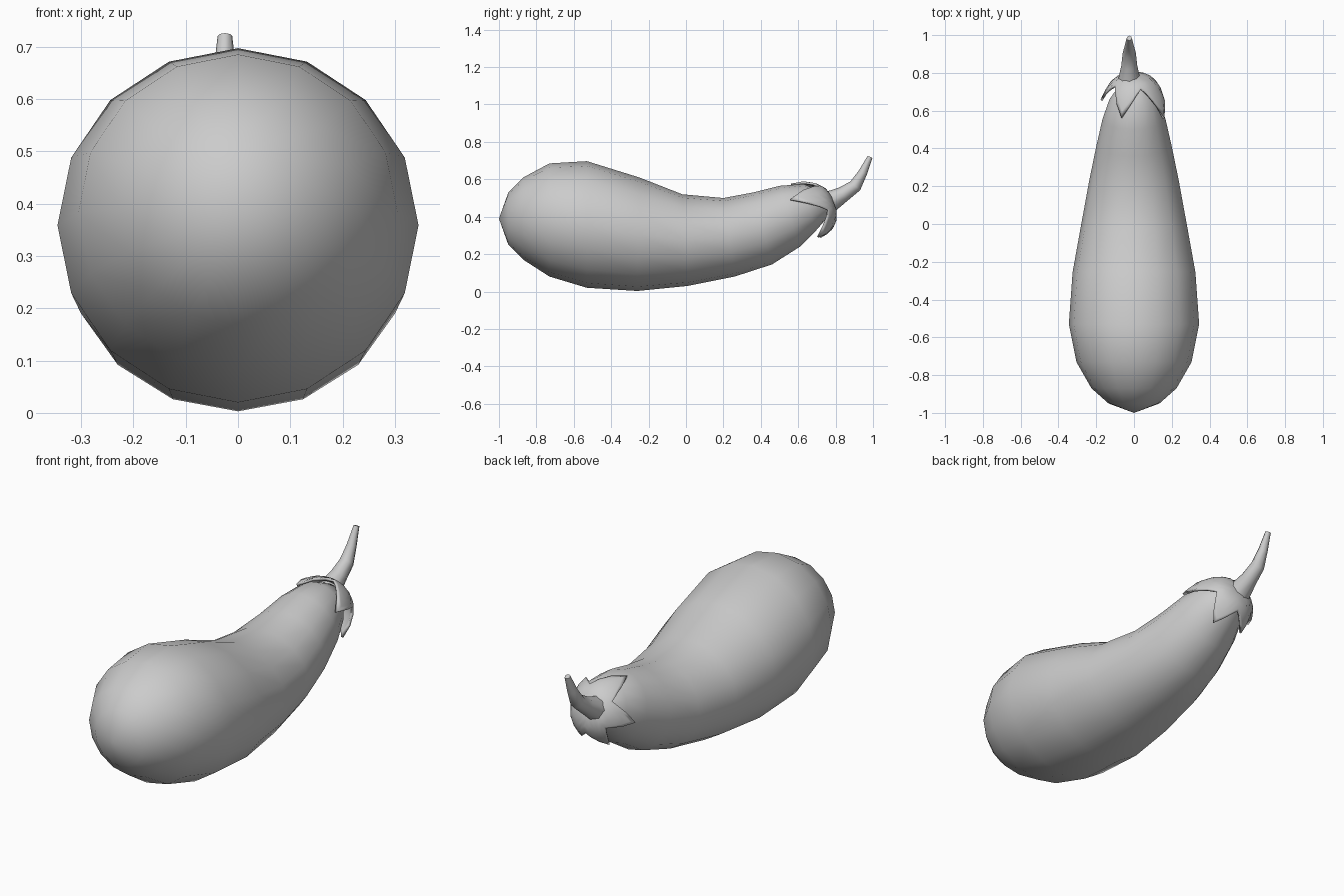
import bpy, bmesh, math
from mathutils import Vector

cube = bpy.data.objects.get("Cube")
if cube:
    bpy.data.objects.remove(cube, do_unlink=True)

grey = bpy.data.materials.new("plain grey")
grey.use_nodes = True
COLOR = (0.6, 0.6, 0.6, 1)
grey.diffuse_color = COLOR
grey.node_tree.nodes["Principled BSDF"].inputs["Base Color"].default_value = COLOR


def loft(name, rings, closed_ends, smooth_angle):
    """Skin equal-length rings of points; a cap is a pole point or True for an n-gon."""
    bm = bmesh.new()
    loops = [[bm.verts.new(p) for p in ring] for ring in rings]
    n = len(loops[0])
    for a, b in zip(loops, loops[1:]):
        for i in range(n):
            j = (i + 1) % n
            bm.faces.new((a[i], a[j], b[j], b[i]))
    for loop, cap in zip((loops[0], loops[-1]), closed_ends):
        if isinstance(cap, Vector):
            pole = bm.verts.new(cap)
            for i in range(n):
                bm.faces.new((loop[i], loop[(i + 1) % n], pole))
        elif cap:
            bm.faces.new(loop)
    bmesh.ops.recalc_face_normals(bm, faces=bm.faces[:])
    mesh = bpy.data.meshes.new(name)
    bm.to_mesh(mesh)
    bm.free()
    mesh.materials.append(grey)
    obj = bpy.data.objects.new(name, mesh)
    bpy.context.collection.objects.link(obj)
    bpy.ops.object.select_all(action='DESELECT')
    obj.select_set(True)
    bpy.context.view_layer.objects.active = obj
    bpy.ops.object.shade_smooth_by_angle(angle=math.radians(smooth_angle))
    return obj


def oval(center, up, side, n):
    turn = [2 * math.pi * i / n for i in range(n)]
    return [center + up * math.cos(t) + side * math.sin(t) for t in turn]


# Body: each section is top y, top z, bottom y, bottom z, half width
sections = [
    (-.95, .53, -.95, .25, .135), (-.87, .61, -.87, .17, .225),
    (-.73, .685, -.73, .08, .305), (-.53, .697, -.53, .02, .345),
    (-.25, .61, -.26, .003, .325), (-.02, .52, .01, .03, .28),
    (.2, .5, .26, .08, .237), (.36, .53, .46, .145, .2),
    (.5, .565, .61, .24, .167), (.63, .575, .69, .32, .13),
    (.73, .53, .76, .4, .07)]
rings = []
for ty, tz, by, bz, w in sections:
    top, bottom = Vector((0, ty, tz)), Vector((0, by, bz))
    rings.append(oval((top + bottom) / 2, (top - bottom) / 2, Vector((w, 0, 0)), 16))
loft("body", rings, (Vector((0, -1, .39)), Vector((0, .77, .47))), 60)

# Calyx: a cap around the end of the body with pointed lobes of uneven length
tilt = math.radians(20)
axis = Vector((0, -math.cos(tilt), -math.sin(tilt)))
up = Vector((0, -math.sin(tilt), math.cos(tilt)))
side = Vector((1, 0, 0))
apex = Vector((0, .79, .475))
profile = [(0, .04), (.015, .09), (.05, .128), (.1, .158), (.16, .183), (.22, .19)]
lobes = [(31, .21), (111, .18), (187, .15), (244, .13), (302, .14)]


def cap_radius(s):
    for (s0, r0), (s1, r1) in zip(profile, profile[1:]):
        if s <= s1:
            return r0 + (r1 - r0) * (s - s0) / (s1 - s0)
    return profile[-1][1]


spokes = []
for i, (angle, length) in enumerate(lobes):
    following, next_length = lobes[(i + 1) % len(lobes)]
    gap = (following - angle) % 360
    for k in range(6):
        f = k / 6
        tip = length if f < .5 else next_length
        reach = .04 + (tip - .04) * abs(1 - 2 * f) ** 1.5
        spokes.append((math.radians(angle + gap * f), reach))
cap_rings = []
for t in (0, .12, .3, .55, .8, 1):
    ring = []
    for a, reach in spokes:
        s = reach * t
        out = side * math.cos(a) + up * math.sin(a)
        ring.append(apex + axis * s + out * cap_radius(s))
    cap_rings.append(ring)
calyx = loft("calyx", cap_rings, (True, False), 50)
shell = calyx.modifiers.new("thickness", 'SOLIDIFY')
shell.thickness = .012

# Stem: a tapering horn bending upward
path = [(.76, .475, .06), (.84, .52, .042), (.905, .565, .035),
        (.945, .635, .024), (.984, .72, .014)]
points = [Vector((-.025, y, z)) for y, z, r in path]
stem_rings = []
for i, (y, z, r) in enumerate(path):
    along = (points[min(i + 1, 4)] - points[max(i - 1, 0)]).normalized()
    stem_rings.append(oval(points[i], side.cross(along) * r, side * r, 8))
loft("stem", stem_rings, (True, True), 50)
